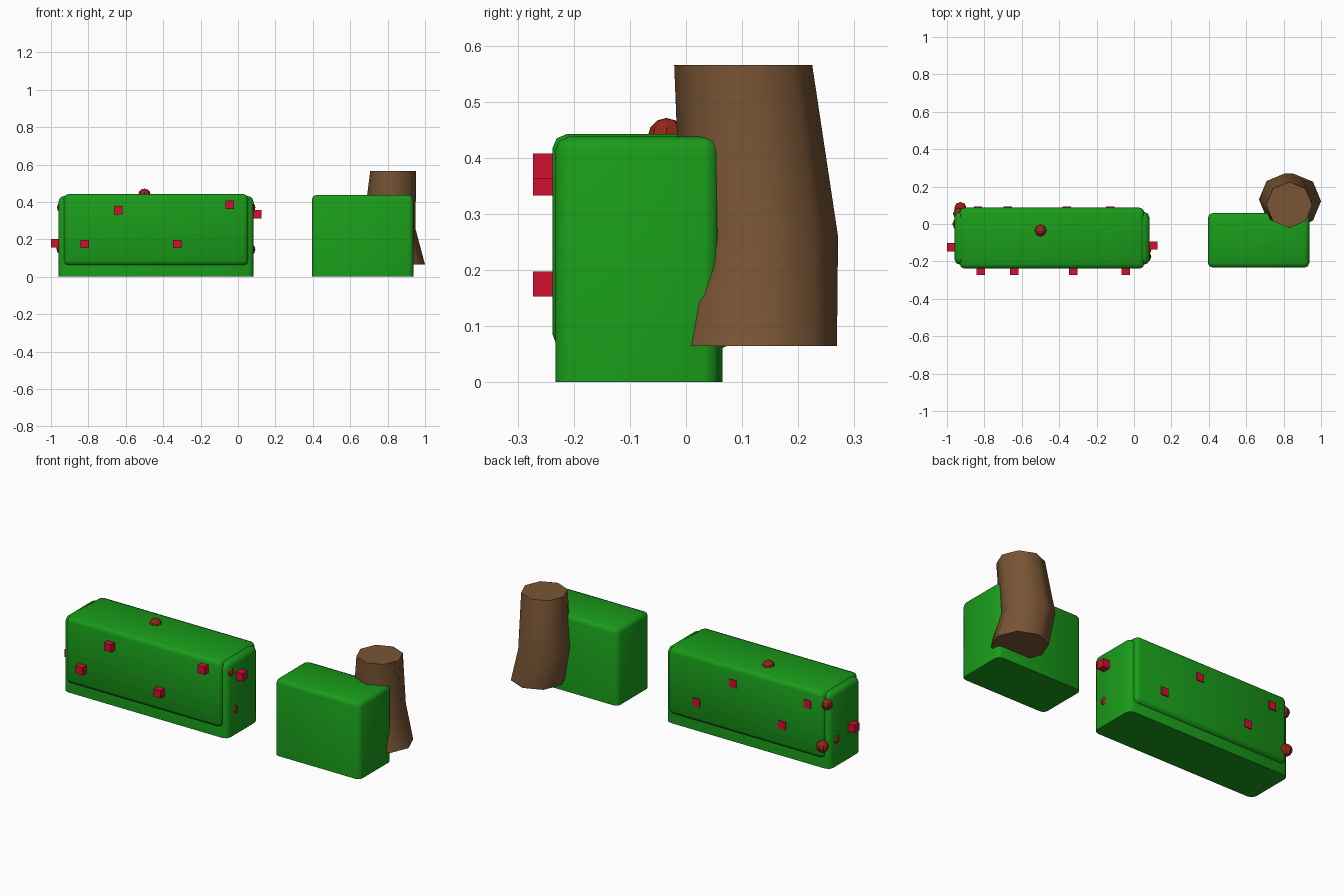
import bpy, bmesh, math

if "Cube" in bpy.data.objects:
    bpy.data.objects.remove(bpy.data.objects["Cube"])


def material(name, r, g, b):
    m = bpy.data.materials.new(name)
    m.diffuse_color = (r, g, b, 1)
    m.use_nodes = True
    m.node_tree.nodes["Principled BSDF"].inputs["Base Color"].default_value = m.diffuse_color
    return m


GREEN = material("leaf_green", 0.01, 0.33, 0.01)
BROWN = material("bark_brown", 0.19, 0.09, 0.035)
PINK = material("blossom_red", 0.65, 0.005, 0.03)
RED = material("berry_red", 0.30, 0.02, 0.01)


def finish(name, bm, mat, angle=None):
    bmesh.ops.recalc_face_normals(bm, faces=bm.faces)
    me = bpy.data.meshes.new(name)
    bm.to_mesh(me)
    bm.free()
    me.materials.append(mat)
    ob = bpy.data.objects.new(name, me)
    bpy.context.collection.objects.link(ob)
    if angle:
        bpy.ops.object.select_all(action='DESELECT')
        ob.select_set(True)
        bpy.context.view_layer.objects.active = ob
        bpy.ops.object.shade_smooth_by_angle(angle=math.radians(angle))
    return ob


def block(name, lo, hi, mat, bevel=0, flat_bottom=True):
    """Box between two corners, chamfered; the bottom rim can stay sharp."""
    bm = bmesh.new()
    bmesh.ops.create_cube(bm, size=1)
    for v in bm.verts:
        v.co = [(a + b) / 2 + c * (b - a) for a, b, c in zip(lo, hi, v.co)]
    if bevel:
        edges = [e for e in bm.edges
                 if not (flat_bottom and all(v.co.z < lo[2] + 1e-4 for v in e.verts))]
        bmesh.ops.bevel(bm, geom=edges, offset=bevel, segments=2,
                        profile=0.5, affect='EDGES')
    return finish(name, bm, mat, 50 if bevel else None)


# Hedges: long one has a raised band over front, top and back
block("long_hedge_base", (-0.96, -0.218, 0), (0.083, 0.065, 0.432), GREEN, 0.03)
block("long_hedge_panel", (-0.932, -0.238, 0.06), (0.055, 0.087, 0.442), GREEN, 0.025, False)
block("short_hedge", (0.395, -0.233, 0), (0.937, 0.058, 0.438), GREEN, 0.025)

# Square blossoms on all sides of the long hedge
blossoms = [(-0.82, -0.25, 0.175), (-0.64, -0.25, 0.355), (-0.325, -0.25, 0.175),
            (-0.045, -0.25, 0.385), (-0.128, 0.07, 0.175), (-0.36, 0.07, 0.345),
            (-0.674, 0.07, 0.19), (-0.834, 0.07, 0.355),
            (-0.977, -0.125, 0.18), (0.103, -0.115, 0.335)]
for i, c in enumerate(blossoms):
    h = 0.0225
    block(f"blossom_{i + 1}", [k - h for k in c], [k + h for k in c], PINK)

# Round berries
berries = [(-0.5, -0.035, 0.438), (-0.935, 0.055, 0.37), (-0.928, 0.085, 0.135),
           (-0.938, 0.0, 0.15), (0.06, -0.14, 0.145), (0.06, -0.175, 0.37)]
for i, c in enumerate(berries):
    bm = bmesh.new()
    bmesh.ops.create_uvsphere(bm, u_segments=8, v_segments=6, radius=0.033)
    bmesh.ops.translate(bm, verts=bm.verts, vec=c)
    finish(f"berry_{i + 1}", bm, RED)

# Crooked eight-sided trunk: rings of (x, y, z, radius)
rings = [(0.853, 0.122, 0.065, 0.147), (0.808, 0.131, 0.26, 0.140), (0.830, 0.102, 0.565, 0.123)]
bm = bmesh.new()
loops = []
for x, y, z, r in rings:
    loops.append([bm.verts.new((x + r * math.cos(k * math.pi / 4),
                                y + r * math.sin(k * math.pi / 4), z)) for k in range(8)])
for a, b in zip(loops, loops[1:]):
    for k in range(8):
        bm.faces.new((a[k], a[(k + 1) % 8], b[(k + 1) % 8], b[k]))
bm.faces.new(loops[0])
bm.faces.new(loops[-1])
finish("tree_trunk", bm, BROWN, 60)
